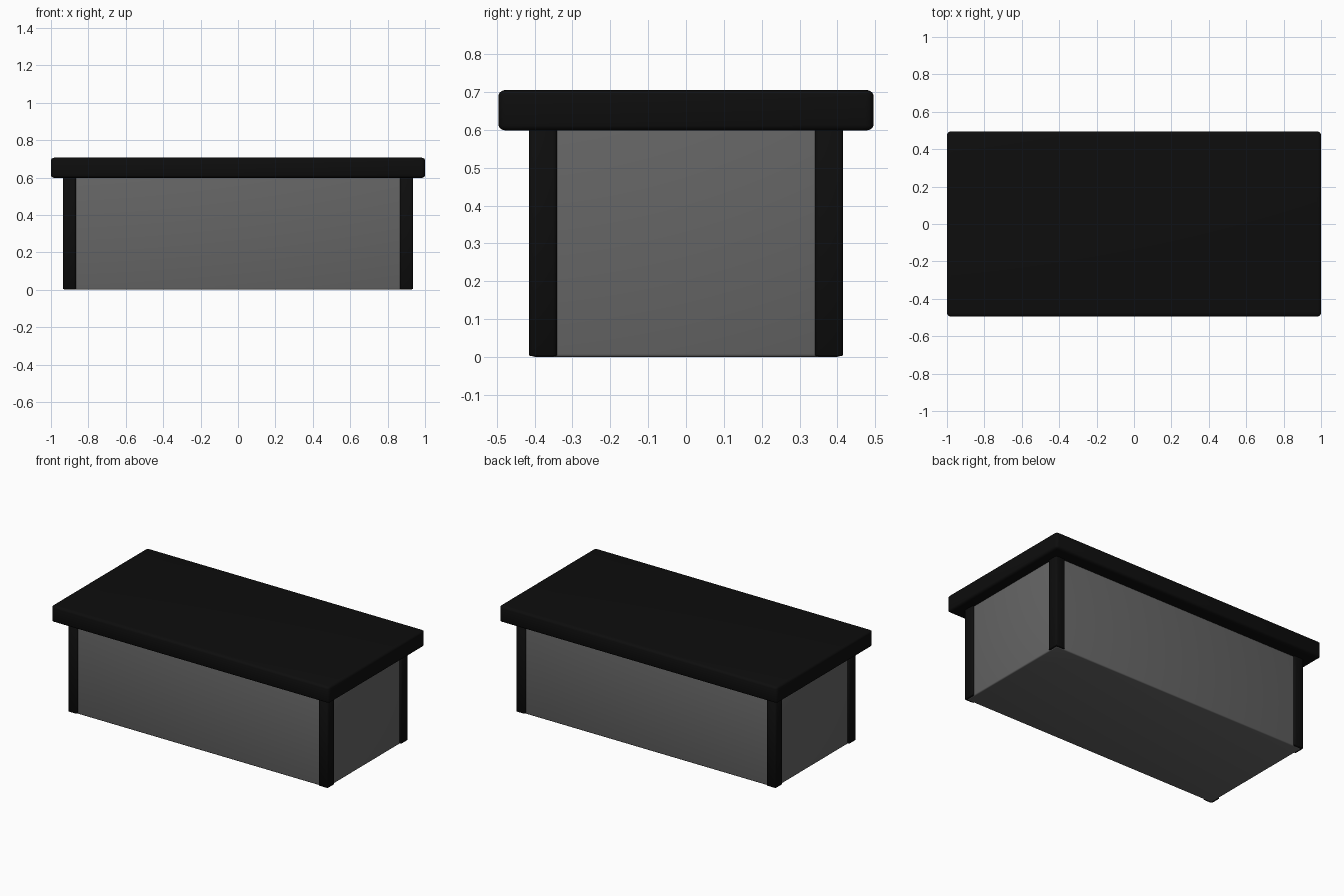
import bpy
import bmesh
from mathutils import Vector

default = bpy.data.objects.get("Cube")
if default:
    bpy.data.objects.remove(default, do_unlink=True)


def material(name, value):
    mat = bpy.data.materials.new(name)
    colour = (value, value, value, 1)
    mat.use_nodes = True
    mat.diffuse_color = colour
    bsdf = mat.node_tree.nodes["Principled BSDF"]
    bsdf.inputs["Base Color"].default_value = colour
    return mat


def rounded_box(name, low, high, radii, mat, segments=3):
    """Box between two corners, with its own edge radius along each axis."""
    low, high, radii = Vector(low), Vector(high), Vector(radii)
    size = high - low
    bm = bmesh.new()
    bmesh.ops.create_cube(bm, size=1)
    bmesh.ops.scale(bm, vec=[s / r for s, r in zip(size, radii)], verts=bm.verts)
    bmesh.ops.bevel(bm, geom=bm.edges[:], offset=1, segments=segments,
                    profile=0.5, affect="EDGES")
    bmesh.ops.scale(bm, vec=radii, verts=bm.verts)
    bmesh.ops.translate(bm, vec=(low + high) / 2, verts=bm.verts)
    for face in bm.faces:
        face.smooth = True
    mesh = bpy.data.meshes.new(name)
    bm.to_mesh(mesh)
    bm.free()
    mesh.materials.append(mat)
    obj = bpy.data.objects.new(name, mesh)
    bpy.context.collection.objects.link(obj)
    return obj


black = material("black_trim", 0.004)
grey = material("grey_panel", 0.13)

# Enclosed body, tucked just behind the corner posts
rounded_box("body", (-0.925, -0.405, 0), (0.925, 0.405, 0.62),
            (0.008, 0.008, 0.008), grey)

# Overhanging lid
rounded_box("lid", (-1, -0.495, 0.598), (1, 0.495, 0.706),
            (0.018, 0.022, 0.014), black)

# Four corner posts
for x_side, x_name in ((-1, "right"), (1, "left")):
    for y_side, y_name in ((-1, "front"), (1, "back")):
        xs = sorted((x_side * 0.866, x_side * 0.936))
        ys = sorted((y_side * 0.34, y_side * 0.415))
        rounded_box(f"{y_name}_{x_name}_post", (xs[0], ys[0], 0.002),
                    (xs[1], ys[1], 0.62), (0.012, 0.012, 0.004), black)
